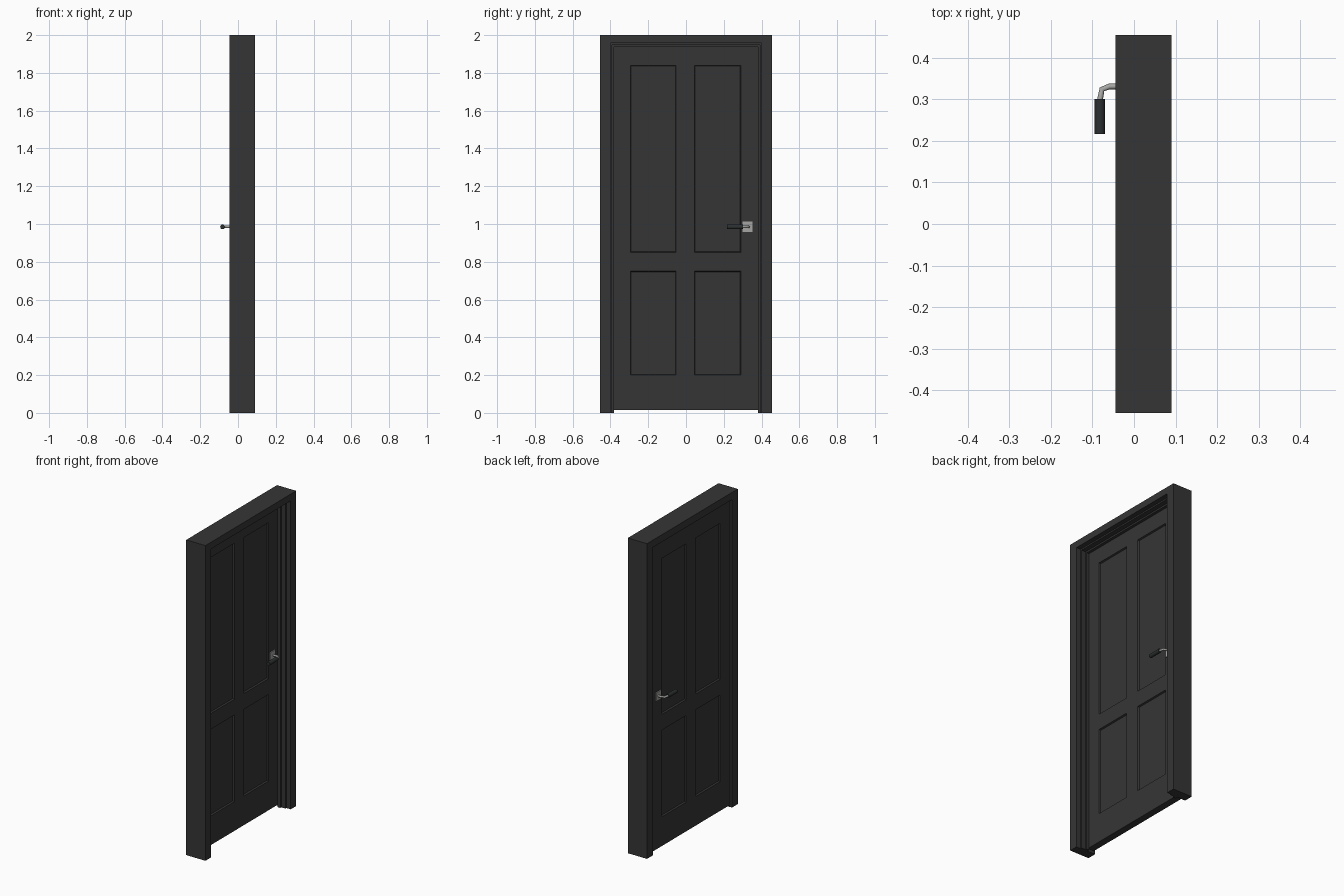
import bpy, bmesh, math
from mathutils import Matrix, Vector

if "Cube" in bpy.data.objects:
    bpy.data.objects.remove(bpy.data.objects["Cube"])


def material(name, rgb):
    m = bpy.data.materials.new(name)
    m.diffuse_color = (*rgb, 1)
    m.use_nodes = True
    m.node_tree.nodes["Principled BSDF"].inputs["Base Color"].default_value = m.diffuse_color
    return m


DARK = material("charcoal paint", (0.036, 0.036, 0.036))
METAL = material("brushed metal", (0.38, 0.38, 0.37))
GRIP = material("black grip", (0.025, 0.029, 0.029))


def finish(name, bm, mat):
    bmesh.ops.recalc_face_normals(bm, faces=bm.faces[:])
    me = bpy.data.meshes.new(name)
    bm.to_mesh(me)
    bm.free()
    me.materials.append(mat)
    ob = bpy.data.objects.new(name, me)
    bpy.context.collection.objects.link(ob)
    return ob


def box_bm(lo, hi):
    lo, hi = Vector(lo), Vector(hi)
    bm = bmesh.new()
    bmesh.ops.create_cube(bm, size=1, matrix=Matrix.Translation((lo + hi) / 2)
                          @ Matrix.Diagonal((*(hi - lo), 1)))
    return bm


# Door frame: stepped profile (x, inset from outer edge) swept up, across and down
profile = [(-.045, 0), (.09, 0), (.09, .055), (.06, .055), (.06, .064), (.03, .064),
           (.03, .074), (.012, .074), (.012, .058), (-.045, .058)]
bm = bmesh.new()
rings = []
for side, top in ((-1, False), (-1, True), (1, True), (1, False)):
    rings.append([bm.verts.new((x, side * (.455 - d),
                                2 - max(0, d - .012) if top else 0)) for x, d in profile])
n = len(profile)
for a, b in zip(rings, rings[1:]):
    for i in range(n):
        bm.faces.new((a[i], a[(i + 1) % n], b[(i + 1) % n], b[i]))
bm.faces.new(rings[0])
bm.faces.new(rings[-1])
finish("door_frame", bm, DARK)

# Door leaf: a slab cut into a grid, with four panels sunk into each face
X0, X1 = -.033, .0115
YCUTS = (-.295, -.052, .045, .29)
ZCUTS = (.2, .75, .85, 1.84)
bm = box_bm((X0, -.394, .015), (X1, .394, 1.95))
for axis, cuts in (((0, 1, 0), YCUTS), ((0, 0, 1), ZCUTS)):
    for c in cuts:
        bmesh.ops.bisect_plane(bm, geom=bm.verts[:] + bm.edges[:] + bm.faces[:],
                               plane_co=Vector(axis) * c, plane_no=axis)
bm.normal_update()


def is_panel(f):
    c = f.calc_center_median()
    in_y = YCUTS[0] < c.y < YCUTS[1] or YCUTS[2] < c.y < YCUTS[3]
    in_z = ZCUTS[0] < c.z < ZCUTS[1] or ZCUTS[2] < c.z < ZCUTS[3]
    return abs(f.normal.x) > .9 and in_y and in_z


panels = [f for f in bm.faces if is_panel(f)]
bmesh.ops.inset_individual(bm, faces=panels, thickness=.005, depth=-.01)
finish("door_leaf", bm, DARK)

# Handles: one set on each face of the leaf
HZ = .985
for label, face, s in (("inner", X0, -1), ("outer", X1, 1)):
    # Square backplate
    xs = sorted((face - s * .002, face + s * .006))
    finish(label + "_backplate", box_bm((xs[0], .3, .958), (xs[1], .352, 1.012)), METAL)

    # Bent metal neck
    cu = bpy.data.curves.new("neck", "CURVE")
    cu.dimensions = "3D"
    cu.bevel_depth = .007
    cu.bevel_resolution = 1
    cu.use_fill_caps = True
    path = ((0, .331), (.026, .331), (.044, .324), (.049, .298))
    sp = cu.splines.new("POLY")
    sp.points.add(len(path) - 1)
    for p, (o, y) in zip(sp.points, path):
        p.co = (face + s * o, y, HZ, 1)
    tmp = bpy.data.objects.new("neck", cu)
    bpy.context.collection.objects.link(tmp)
    bpy.context.view_layer.update()
    me = bpy.data.meshes.new_from_object(
        tmp.evaluated_get(bpy.context.evaluated_depsgraph_get()))
    bm = bmesh.new()
    bm.from_mesh(me)
    bpy.data.objects.remove(tmp)
    finish(label + "_neck", bm, METAL)

    # Round lever grip
    bm = bmesh.new()
    bmesh.ops.create_cone(bm, cap_ends=True, segments=12, radius1=.0125, radius2=.0125,
                          depth=.084, matrix=Matrix.Translation((face + s * .049, .259, HZ))
                          @ Matrix.Rotation(math.pi / 2, 4, "X"))
    ob = finish(label + "_grip", bm, GRIP)
    bpy.context.view_layer.objects.active = ob
    bpy.ops.object.select_all(action="DESELECT")
    ob.select_set(True)
    bpy.ops.object.shade_smooth_by_angle(angle=math.radians(40))
